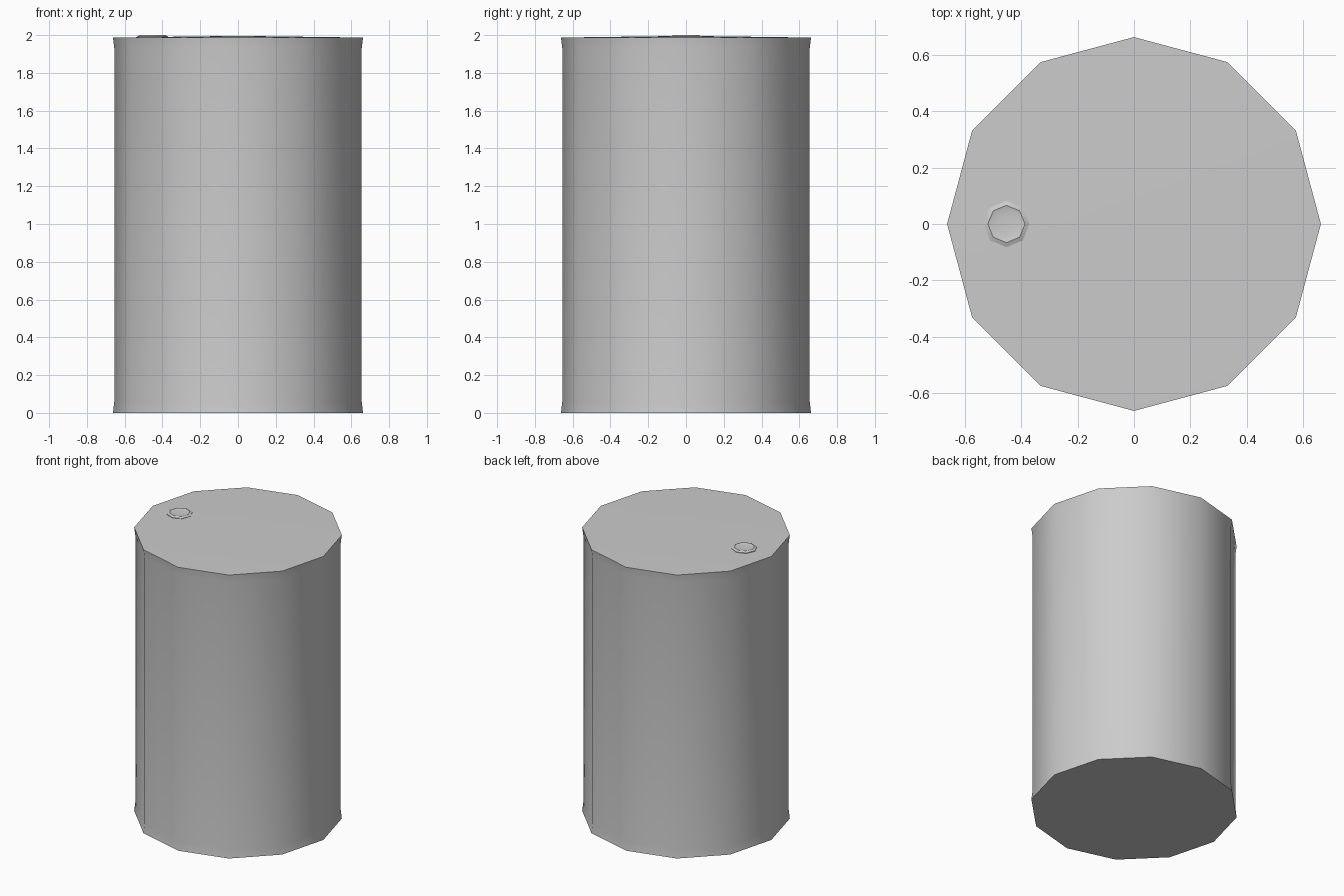
import bpy, bmesh, math

if "Cube" in bpy.data.objects:
    bpy.data.objects.remove(bpy.data.objects["Cube"])


def lathe(name, profile, sides, location=(0, 0, 0)):
    """Spin (radius, height) points about z; zero radius becomes a pole."""
    bm = bmesh.new()
    rings = []
    for r, z in profile:
        if r == 0:
            rings.append([bm.verts.new((0, 0, z))] * sides)
        else:
            rings.append([bm.verts.new((r * math.cos(math.tau * i / sides),
                                        r * math.sin(math.tau * i / sides), z))
                          for i in range(sides)])
    for low, high in zip(rings, rings[1:]):
        for i in range(sides):
            j = (i + 1) % sides
            corners = dict.fromkeys((low[i], low[j], high[j], high[i]))
            bm.faces.new(list(corners))
    bmesh.ops.recalc_face_normals(bm, faces=bm.faces)
    mesh = bpy.data.meshes.new(name)
    bm.to_mesh(mesh)
    bm.free()
    obj = bpy.data.objects.new(name, mesh)
    obj.location = location
    bpy.context.collection.objects.link(obj)
    bpy.ops.object.select_all(action='DESELECT')
    obj.select_set(True)
    bpy.context.view_layer.objects.active = obj
    bpy.ops.object.shade_smooth_by_angle(angle=math.radians(40))
    return obj


# Drum body: slightly flared at both rims, with a very shallow domed lid
lathe("drum_body", [(0, 0), (0.662, 0), (0.655, 0.06), (0.655, 1.93),
                    (0.662, 1.987), (0, 1.996)], 12)

# Filler cap: octagonal flange, raised lip and dished centre
lathe("filler_cap", [(0, 1.98), (0.082, 1.98), (0.082, 1.993), (0.066, 2.0),
                     (0.060, 1.998), (0.035, 1.996), (0, 1.995)], 8,
      (-0.452, 0, 0))
